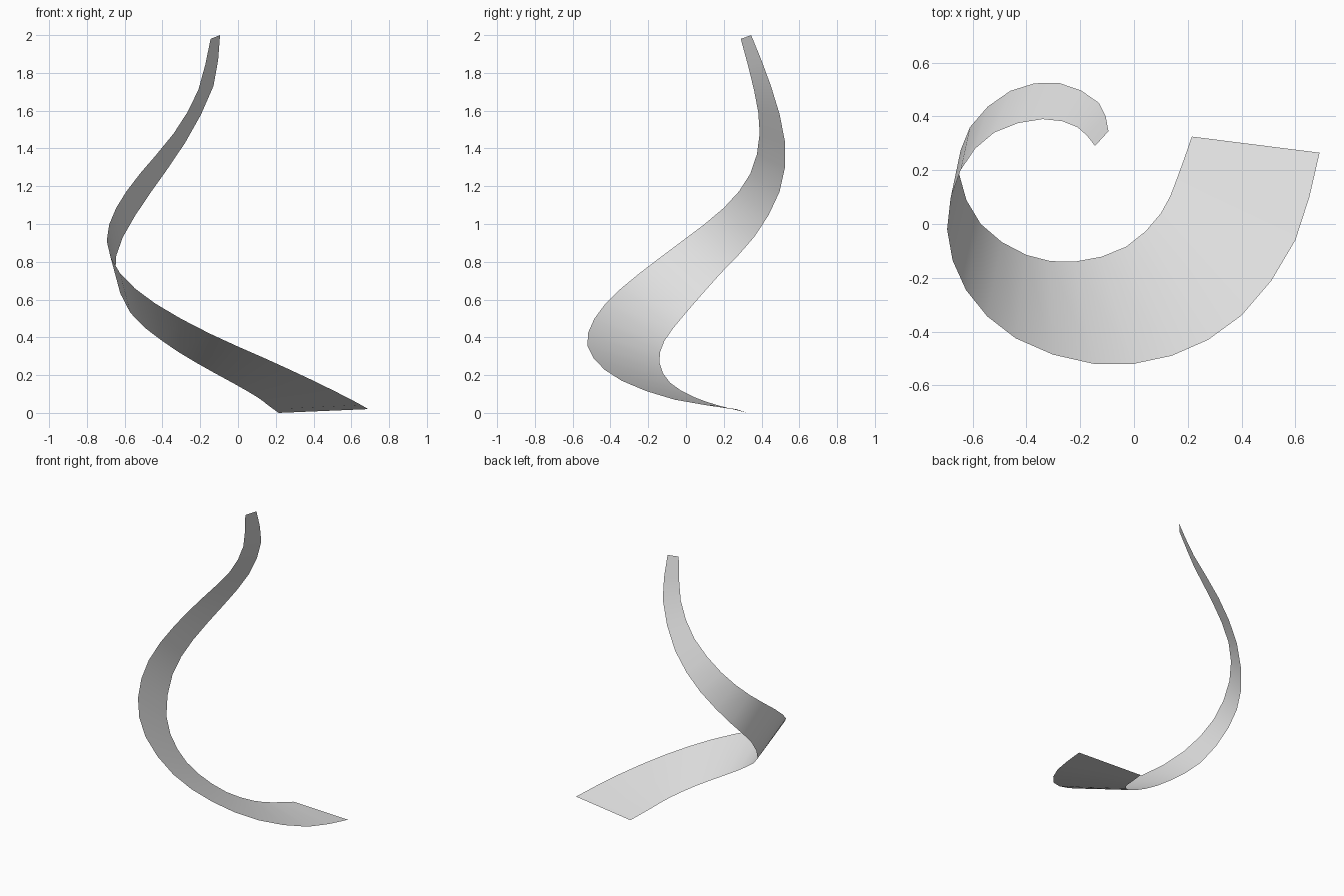
import bpy
import bmesh
from mathutils import Vector

# Remove the default cube
default_cube = bpy.data.objects.get("Cube")
if default_cube:
    bpy.data.objects.remove(default_cube, do_unlink=True)


def make_material(name, color):
    material = bpy.data.materials.new(name)
    material.use_nodes = True
    material.diffuse_color = color
    shader = next(n for n in material.node_tree.nodes if n.type == "BSDF_PRINCIPLED")
    shader.inputs["Base Color"].default_value = color
    return material


def smooth_path(points, steps):
    """Pass a smooth path through the control points, with extrapolated ends."""
    points = [Vector(p) for p in points]
    first = points[0] * 2 - points[1]
    last = points[-1] * 2 - points[-2]
    padded = [first] + points + [last]
    path = []
    for a, b, c, d in zip(padded, padded[1:], padded[2:], padded[3:]):
        for i in range(steps):
            t = i / steps
            path.append(b + (c - a) * (t / 2)
                        + (a * 2 - b * 5 + c * 4 - d) * (t * t / 2)
                        + (b * 3 - a - c * 3 + d) * (t ** 3 / 2))
    path.append(points[-1])
    return path


def build_ribbon(name, edge_a, edge_b, material):
    """Bridge two edge paths with a single strip of quads."""
    bm = bmesh.new()
    rows = [(bm.verts.new(a), bm.verts.new(b)) for a, b in zip(edge_a, edge_b)]
    for (a, b), (next_a, next_b) in zip(rows, rows[1:]):
        face = bm.faces.new((a, next_a, next_b, b))
        face.smooth = True
    bm.normal_update()
    # The wide lower end should face upward
    bm.faces.ensure_lookup_table()
    if bm.faces[0].normal.z < 0:
        bmesh.ops.reverse_faces(bm, faces=bm.faces[:])
    mesh = bpy.data.meshes.new(name)
    bm.to_mesh(mesh)
    bm.free()
    mesh.materials.append(material)
    ribbon = bpy.data.objects.new(name, mesh)
    bpy.context.collection.objects.link(ribbon)
    return ribbon


# Edge that sweeps round the outside of the lower turn
outer_edge = [
    (.69, .265, .02), (.6, -.06, .07), (.4, -.34, .17), (.14, -.49, .29),
    (-.15, -.52, .42), (-.44, -.425, .58), (-.625, -.245, .74),
    (-.695, -.02, .91), (-.645, .2, 1.085), (-.52, .34, 1.265),
    (-.34, .39, 1.48), (-.21, .36, 1.71), (-.145, .29, 1.98),
]

# Edge that hugs the inside below and crosses to the outside above
inner_edge = [
    (.215, .325, 0), (.16, .17, .04), (.1, .04, .085), (-.03, -.085, .16),
    (-.22, -.14, .265), (-.4, -.115, .38), (-.57, 0, .53),
    (-.65, .185, .74), (-.61, .36, .93), (-.46, .495, 1.17),
    (-.28, .525, 1.43), (-.13, .45, 1.73), (-.095, .345, 2),
]

# Tapering spiral ribbon
light_grey = make_material("light_grey", (.8, .8, .8, 1))
build_ribbon("spiral_ribbon", smooth_path(outer_edge, 2),
             smooth_path(inner_edge, 2), light_grey)
